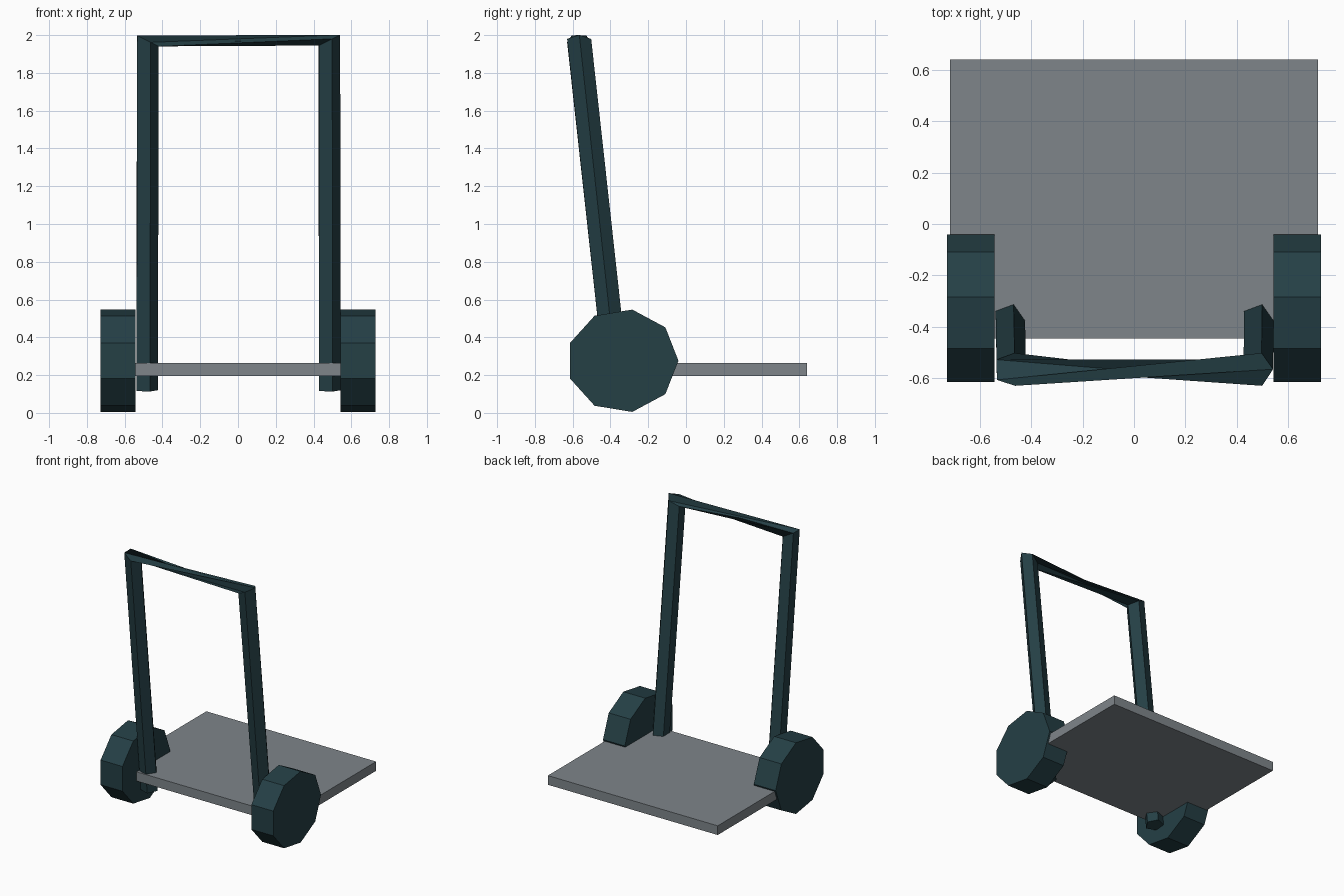
import bpy, bmesh, math
from mathutils import Vector

if "Cube" in bpy.data.objects:
    bpy.data.objects.remove(bpy.data.objects["Cube"])


def material(name, rgb):
    m = bpy.data.materials.new(name)
    m.diffuse_color = (*rgb, 1)
    m.use_nodes = True
    m.node_tree.nodes["Principled BSDF"].inputs["Base Color"].default_value = m.diffuse_color
    return m


TEAL = material("dark_teal", (0.018, 0.050, 0.060))
GREY = material("mid_grey", (0.21, 0.235, 0.255))


def finish(name, bm, mat):
    bmesh.ops.recalc_face_normals(bm, faces=bm.faces)
    me = bpy.data.meshes.new(name)
    bm.to_mesh(me)
    bm.free()
    me.materials.append(mat)
    bpy.context.collection.objects.link(bpy.data.objects.new(name, me))


def loft(name, rings, mat):
    """Skin a list of equal-sized rings and cap both ends."""
    bm = bmesh.new()
    vs = [[bm.verts.new(p) for p in ring] for ring in rings]
    n = len(vs[0])
    for a, b in zip(vs, vs[1:]):
        for i in range(n):
            j = (i + 1) % n
            bm.faces.new((a[i], a[j], b[j], b[i]))
    bm.faces.new(vs[0])
    bm.faces.new(vs[-1])
    finish(name, bm, mat)


# Flat platform
bm = bmesh.new()
bmesh.ops.create_cube(bm, size=1)
for v in bm.verts:
    v.co = Vector((v.co.x * 1.43, v.co.y * 1.085 + 0.0975, v.co.z * 0.07 + 0.23))
finish("platform", bm, GREY)


# Nine-sided wheels
def wheel_ring(x):
    return [(x, -0.336 + 0.296 * math.cos(math.tau * i / 9),
             0.276 + 0.275 * math.sin(math.tau * i / 9)) for i in range(9)]


for side, name in ((-1, "left_wheel"), (1, "right_wheel")):
    loft(name, [wheel_ring(side * 0.543), wheel_ring(side * 0.727)], TEAL)


# Five-sided push handle: two leaning posts and a twisted grip
def bar_ring(cx, cy, cz, tilt_x, tilt_y):
    ring = []
    for i in range(5):
        a = math.radians(1 + 72 * i)
        dx, dy = 0.063 * math.cos(a), 0.067 * math.sin(a)
        ring.append((cx + dx, cy + dy, cz + tilt_x * dx + tilt_y * dy))
    return ring


left_foot = bar_ring(-0.487, -0.362, 0.12, 0, 0.11)
left_top = bar_ring(-0.483, -0.566, 1.972, -0.5, 0)
right_top = bar_ring(0.478, -0.566, 1.970, 0.5, 0)[::-1]
right_foot = bar_ring(0.480, -0.362, 0.12, 0, 0.11)[::-1]
loft("push_handle", [left_foot, left_top, right_top, right_foot], TEAL)
